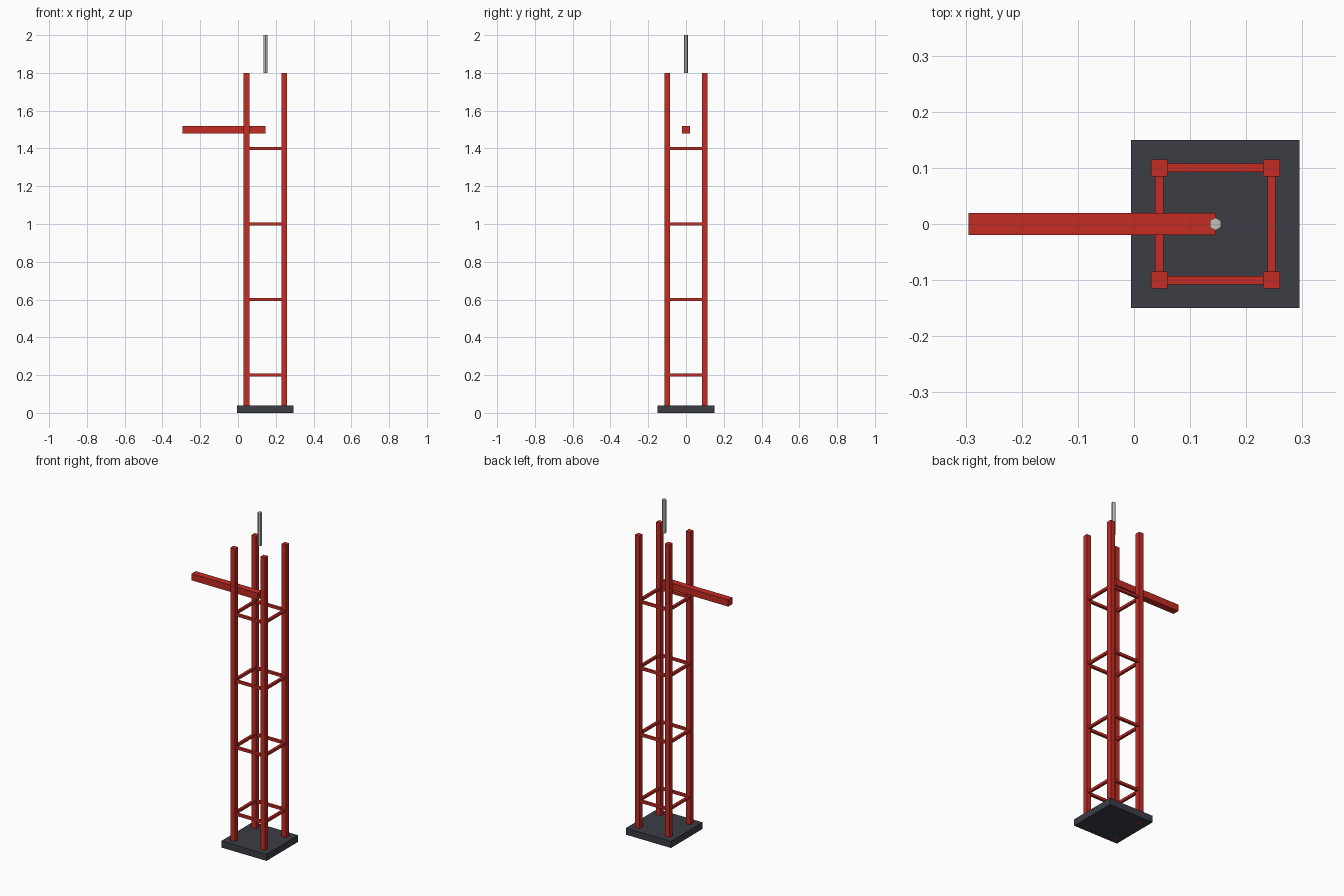
import bpy

if "Cube" in bpy.data.objects:
    bpy.data.objects.remove(bpy.data.objects["Cube"])

CX = 0.145  # tower axis


def material(name, rgb):
    m = bpy.data.materials.new(name)
    m.diffuse_color = (*rgb, 1)
    m.use_nodes = True
    m.node_tree.nodes["Principled BSDF"].inputs["Base Color"].default_value = m.diffuse_color
    return m


RED = material("red_paint", (0.55, 0.025, 0.018))
DARK = material("dark_base", (0.045, 0.048, 0.06))
PALE = material("pale_metal", (0.55, 0.53, 0.48))


def box(name, centre, size, mat):
    bpy.ops.mesh.primitive_cube_add(size=1, location=centre)
    ob = bpy.context.object
    ob.name = name
    ob.scale = size
    bpy.ops.object.transform_apply(location=False, rotation=False, scale=True)
    ob.data.materials.append(mat)
    return ob


# Base slab
box("base", (CX, 0, 0.02), (0.3, 0.3, 0.04), DARK)

# Four corner posts
for sx in (-1, 1):
    for sy in (-1, 1):
        box("corner_post", (CX + sx * 0.1, sy * 0.1, 0.9), (0.03, 0.03, 1.8), RED)

# Square rings of cross bars
for z in (0.2, 0.6, 1.0, 1.4):
    for s in (-1, 1):
        box("cross_bar_x", (CX, s * 0.1, z), (0.2, 0.015, 0.015), RED)
        box("cross_bar_y", (CX + s * 0.1, 0, z), (0.015, 0.2, 0.015), RED)

# Horizontal arm
box("arm", (CX - 0.22, 0, 1.5), (0.44, 0.04, 0.04), RED)

# Hexagonal rod above the tower
bpy.ops.mesh.primitive_cylinder_add(vertices=6, radius=0.0115, depth=0.2, location=(CX, 0, 1.9))
rod = bpy.context.object
rod.name = "top_rod"
rod.data.materials.append(PALE)
